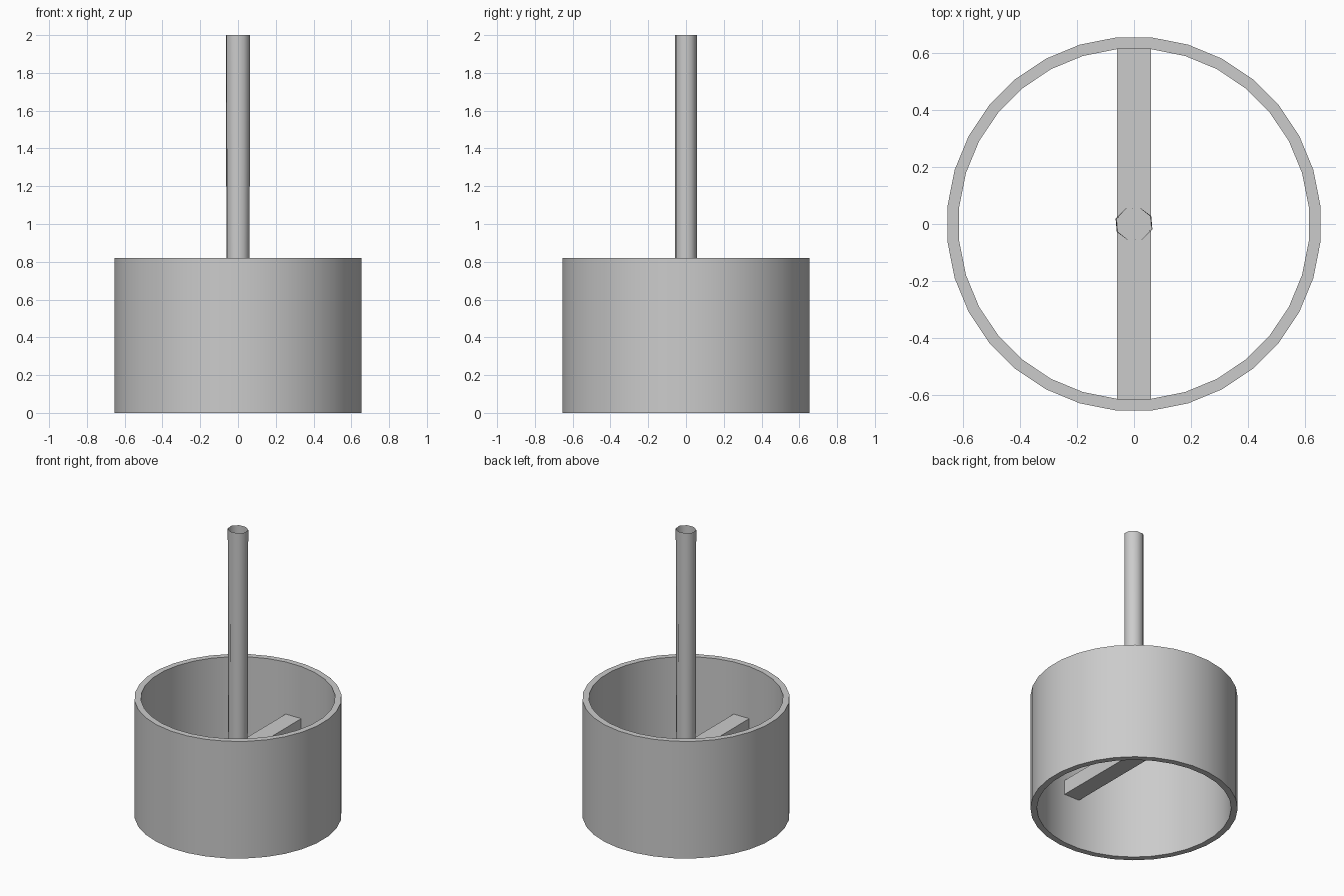
import bpy, bmesh, math

if "Cube" in bpy.data.objects:
    bpy.data.objects.remove(bpy.data.objects["Cube"])

RING_H = 0.82
BAR_BOTTOM, BAR_TOP = 0.353, 0.455


def add_object(name, bm, smooth_angle=None):
    bmesh.ops.recalc_face_normals(bm, faces=bm.faces)
    mesh = bpy.data.meshes.new(name)
    bm.to_mesh(mesh)
    bm.free()
    obj = bpy.data.objects.new(name, mesh)
    bpy.context.collection.objects.link(obj)
    if smooth_angle:
        bpy.ops.object.select_all(action='DESELECT')
        obj.select_set(True)
        bpy.context.view_layer.objects.active = obj
        bpy.ops.object.shade_smooth_by_angle(angle=math.radians(smooth_angle))
    return obj


def loop(bm, rx, ry, z, sides, offset):
    step = 2 * math.pi / sides
    return [bm.verts.new((rx * math.cos(offset + i * step),
                          ry * math.sin(offset + i * step), z)) for i in range(sides)]


def bridge(bm, a, b):
    n = len(a)
    for i in range(n):
        bm.faces.new((a[i], a[(i + 1) % n], b[(i + 1) % n], b[i]))


# Thick-walled ring, open at both ends
bm = bmesh.new()
profile = [(0.658, 0), (0.658, RING_H), (0.617, RING_H), (0.617, 0)]
loops = [loop(bm, r, r, z, 32, math.pi / 32) for r, z in profile]
for i in range(4):
    bridge(bm, loops[i], loops[(i + 1) % 4])
add_object("ring", bm, 30)

# Flat cross bar inside the ring
bm = bmesh.new()
bmesh.ops.create_cube(bm, size=1)
for v in bm.verts:
    v.co.x *= 0.12
    v.co.y *= 1.228
    v.co.z = BAR_BOTTOM if v.co.z < 0 else BAR_TOP
add_object("cross_bar", bm)

# Eight-sided open pole standing on the bar
bm = bmesh.new()
angle = math.radians(27)
bottom = loop(bm, 0.063, 0.060, BAR_TOP, 8, angle)
top = loop(bm, 0.068, 0.060, 2.0, 8, angle)
bridge(bm, bottom, top)
add_object("pole", bm, 60)
